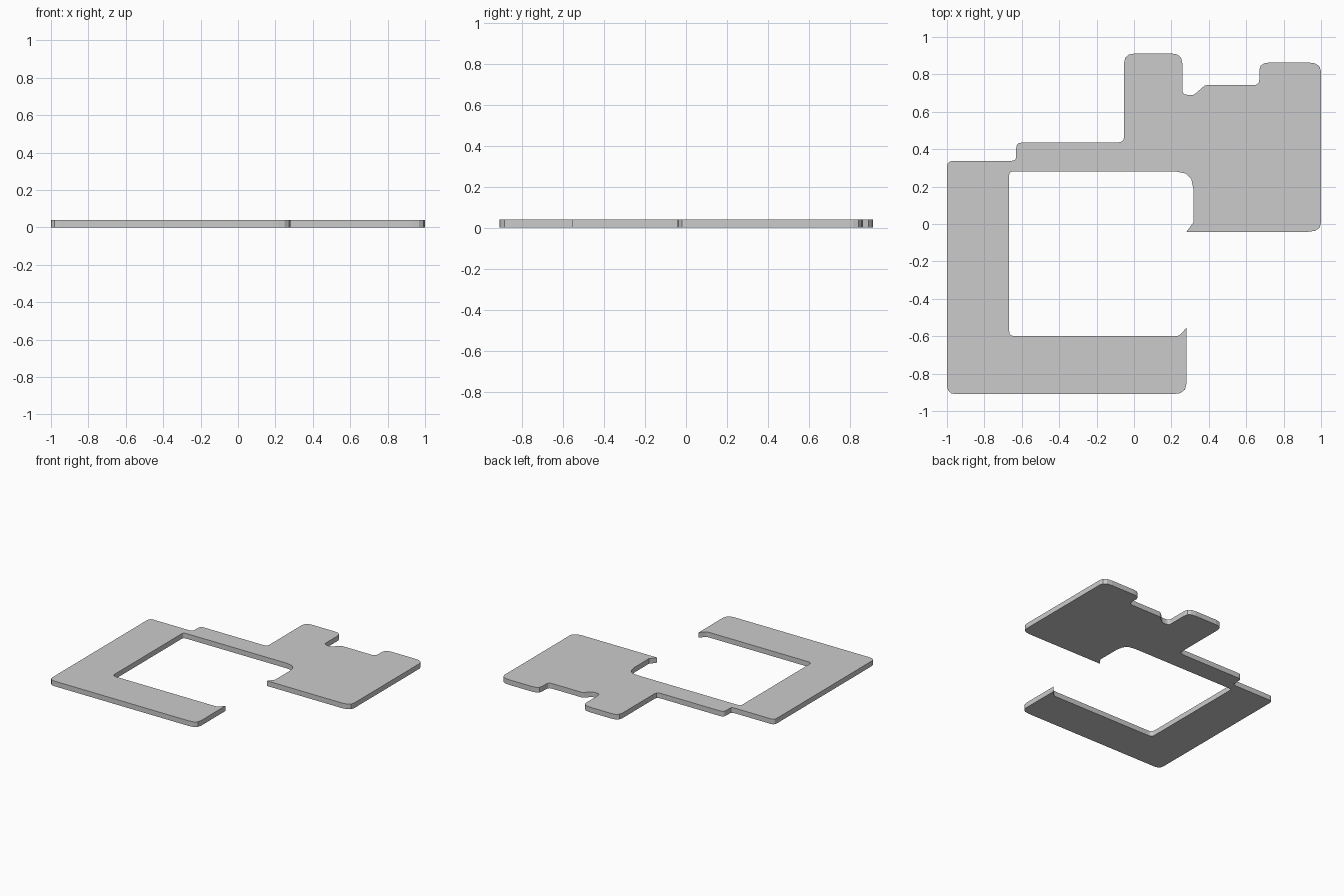
import bpy, bmesh
from mathutils import Vector

if "Cube" in bpy.data.objects:
    bpy.data.objects.remove(bpy.data.objects["Cube"])

THICKNESS = 0.04

# Outline corners, clockwise from upper left: x, y, cut before, cut after
corners = [
    (-1.0, 0.337, 0.03, 0.03),
    (-0.63, 0.337, 0.03, 0.02),
    (-0.63, 0.435, 0.03, 0.03),
    (-0.053, 0.435, 0.04, 0.03),
    (-0.053, 0.912, 0.05, 0.06),
    (0.258, 0.912, 0.06, 0.05),
    # notch beside the tall tab
    (0.258, 0.69, 0.03, 0.03),
    (0.32, 0.69, 0.01, 0.01),
    (0.38, 0.742, 0.01, 0.01),
    # right-hand block
    (0.67, 0.742, 0.03, 0.03),
    (0.67, 0.864, 0.04, 0.06),
    (1.0, 0.864, 0.07, 0.05),
    (1.0, -0.042, 0.05, 0.07),
    (0.28, -0.042, 0, 0),
    (0.317, 0.007, 0, 0),
    # inner opening
    (0.317, 0.28, 0.09, 0.09),
    (-0.668, 0.28, 0.02, 0.02),
    (-0.668, -0.6, 0.03, 0.03),
    (0.24, -0.6, 0.03, 0.01),
    (0.28, -0.555, 0, 0),
    # lower arm
    (0.28, -0.91, 0.055, 0.07),
    (-1.0, -0.91, 0.045, 0.05),
]


def rounded_outline(corners, steps=3):
    """Round each corner with a short quadratic curve."""
    pts = []
    n = len(corners)
    for i, (x, y, before, after) in enumerate(corners):
        p = Vector((x, y, 0))
        if before == 0:
            pts.append(p)
            continue
        prev = Vector((*corners[i - 1][:2], 0))
        nxt = Vector((*corners[(i + 1) % n][:2], 0))
        a = p + (prev - p).normalized() * before
        b = p + (nxt - p).normalized() * after
        for k in range(steps + 1):
            t = k / steps
            pts.append(a * (1 - t) ** 2 + p * 2 * t * (1 - t) + b * t ** 2)
    return pts


# Flat plate extruded from the outline
bm = bmesh.new()
face = bm.faces.new([bm.verts.new(p) for p in rounded_outline(corners)])
result = bmesh.ops.extrude_face_region(bm, geom=[face], use_keep_orig=True)
top = [v for v in result["geom"] if isinstance(v, bmesh.types.BMVert)]
bmesh.ops.translate(bm, verts=top, vec=(0, 0, THICKNESS))
bmesh.ops.recalc_face_normals(bm, faces=bm.faces)
mesh = bpy.data.meshes.new("flat_plate")
bm.to_mesh(mesh)
bm.free()
plate = bpy.data.objects.new("flat_plate", mesh)
bpy.context.collection.objects.link(plate)
